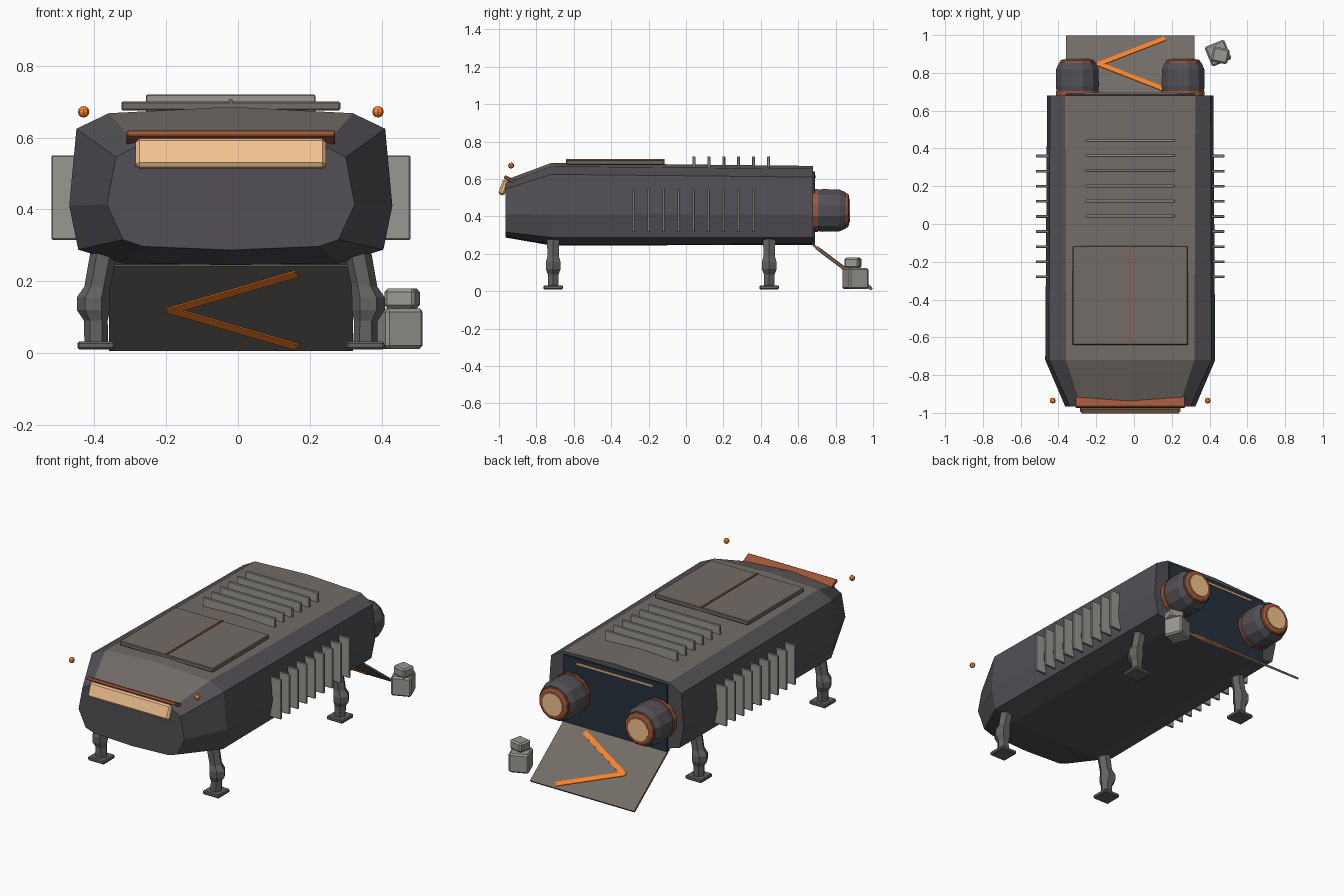
import bpy, bmesh
from math import sin, cos, pi, radians, atan2, hypot
from mathutils import Matrix, Vector

if "Cube" in bpy.data.objects:
    bpy.data.objects.remove(bpy.data.objects["Cube"])

CX = -0.02  # symmetry plane of the vehicle


def mat(name, *rgb):
    m = bpy.data.materials.new(name)
    m.diffuse_color = (*rgb, 1)
    m.use_nodes = True
    m.node_tree.nodes["Principled BSDF"].inputs["Base Color"].default_value = m.diffuse_color
    return m


DARK = mat("dark_hull", 0.085, 0.08, 0.09)
WARM = mat("warm_plate", 0.17, 0.15, 0.135)
GREY = mat("fin_grey", 0.32, 0.31, 0.29)
LEG = mat("leg_grey", 0.13, 0.12, 0.12)
RUST = mat("rust_trim", 0.35, 0.09, 0.04)
ORANGE = mat("orange_paint", 1.0, 0.22, 0.02)
GLOW = mat("warm_glow", 0.9, 0.55, 0.28)
NAVY = mat("navy_panel", 0.02, 0.03, 0.045)


def finish(name, bm, *mats):
    bmesh.ops.recalc_face_normals(bm, faces=bm.faces)
    me = bpy.data.meshes.new(name)
    bm.to_mesh(me)
    bm.free()
    for m in mats:
        me.materials.append(m)
    ob = bpy.data.objects.new(name, me)
    bpy.context.collection.objects.link(ob)
    return ob


def box(name, size, M, m, bevel=0.0):
    if not isinstance(M, Matrix):
        M = Matrix.Translation(M)
    bm = bmesh.new()
    bmesh.ops.create_cube(bm, size=1)
    bmesh.ops.scale(bm, vec=size, verts=bm.verts)
    if bevel:
        bmesh.ops.bevel(bm, geom=bm.edges[:], offset=bevel, segments=1, affect='EDGES')
    bm.transform(M)
    return finish(name, bm, m)


def loft(rings):
    """Skin closed rings of equal length and cap both ends."""
    bm = bmesh.new()
    vs = [[bm.verts.new(p) for p in r] for r in rings]
    n = len(vs[0])
    for a, b in zip(vs, vs[1:]):
        for i in range(n):
            j = (i + 1) % n
            bm.faces.new((a[i], a[j], b[j], b[i]))
    bm.faces.new(vs[0])
    bm.faces.new(vs[-1])
    return bm


# Hull: half sections mirrored into rings, nose to tail
sections = [
    (-0.965, [(0, .287), (.245, .297), (.30, .316), (.345, .414), (.32, .546), (.26, .577), (0, .595)]),
    (-0.72, [(0, .245), (.30, .25), (.425, .288), (.45, .41), (.43, .625), (.34, .668), (0, .686)]),
    (0.68, [(0, .247), (.30, .252), (.415, .288), (.44, .41), (.425, .61), (.345, .655), (0, .67)]),
]
rings = []
for y, half in sections:
    full = half + [(-x, z) for x, z in half[-2:0:-1]]
    rings.append([(CX + x, y, z) for x, z in full])
bm = loft(rings)
bmesh.ops.recalc_face_normals(bm, faces=bm.faces)
for f in bm.faces:
    f.material_index = 1 if f.normal.z > 0.9 else 0
finish("hull", bm, DARK, WARM)

# Roof hatch with centre seam
box("roof_hatch", (.61, .525, .025), (CX, -.378, .688), WARM, .004)
box("hatch_seam", (.01, .525, .012), (CX, -.378, .700), RUST)

# Roof and side cooling fins
for i in range(6):
    box(f"roof_fin_{i}", (.472, .016, .06), (CX, .042 + .08 * i, .69), GREY, .003)
for s in (-1, 1):
    for i in range(9):
        box(f"side_fin_{'LR'[s > 0]}_{i}", (.09, .014, .235),
            (CX + s * .455, -.28 + .08 * i, .433), GREY, .003)

# Nose window, brow and marker lights
box("nose_window", (.53, .035, .085),
    Matrix.Translation((CX, -.975, .555)) @ Matrix.Rotation(radians(-20), 4, 'X'), GLOW, .01)
box("window_brow", (.58, .065, .018),
    Matrix.Translation((CX, -.942, .598)) @ Matrix.Rotation(radians(-28), 4, 'X'), RUST, .003)
for s in (-1, 1):
    bm = bmesh.new()
    bmesh.ops.create_uvsphere(bm, u_segments=8, v_segments=6, radius=.016,
                              matrix=Matrix.Translation((CX + s * .41, -.935, .672)))
    finish(f"marker_light_{'LR'[s > 0]}", bm, ORANGE)

# Rear bay panel and light strip
box("rear_panel", (.68, .02, .395), (CX, .68, .444), NAVY)
box("rear_light_strip", (.5, .008, .012), (CX, .692, .612), GLOW)


# Engines: twelve-sided lathed barrels along y
def lathe(name, x, z, profile, m, n=12):
    rs = [[(x + r * cos(2 * pi * (i + .5) / n), y, z + r * sin(2 * pi * (i + .5) / n))
           for i in range(n)] for y, r in profile]
    finish(name, loft(rs), m)


for s in (-1, 1):
    side, x, z = 'LR'[s > 0], CX + s * .28, .432
    lathe(f"engine_collar_{side}", x, z, [(.67, .118), (.705, .118)], RUST)
    lathe(f"engine_barrel_{side}", x, z,
          [(.69, .112), (.73, .118), (.82, .116), (.855, .10), (.858, .08)], DARK)
    lathe(f"engine_ring_{side}", x, z, [(.845, .096), (.866, .093), (.872, .08), (.872, .06)], RUST)
    lathe(f"engine_glow_{side}", x, z, [(.85, .066), (.876, .066)], GLOW)

# Landing legs: hexagonal struts with thick knee, and foot pads
for s in (-1, 1):
    for part, y in (("front", -.71), ("rear", .445)):
        tag = f"{part}_{'LR'[s > 0]}"
        prof = [(.30, .35, .038), (.185, .372, .036), (.155, .383, .046),
                (.12, .383, .046), (.09, .376, .033), (.03, .375, .033)]
        rs = [[(CX + s * (x + r * cos(pi * i / 3)), y + r * sin(pi * i / 3), z)
               for i in range(6)] for z, x, r in prof]
        finish(f"leg_{tag}", loft(rs), LEG)
        box(f"foot_{tag}", (.105, .105, .022), (CX + s * .375, y, .021), LEG, .005)

# Loading ramp with painted chevron running through the plate
hinge, toe = Vector((.68, .247)), Vector((.995, .010))
d, mid = toe - hinge, (hinge + toe) / 2
ramp = Matrix.Translation((CX, mid.x, mid.y)) @ Matrix.Rotation(atan2(d.y, d.x), 4, 'X')
box("ramp", (.68, d.length, .012), ramp, WARM)
for s in (-1, 1):
    dx, dy = .34, s * .165
    M = ramp @ Matrix.Translation((-.165 + dx / 2, .006 + dy / 2, 0)) @ Matrix.Rotation(atan2(dy, dx), 4, 'Z')
    box(f"ramp_chevron_{'AB'[s > 0]}", (hypot(dx, dy) + .02, .027, .02), M, ORANGE)

# Stacked cargo crates beside the ramp
box("crate_large", (.112, .112, .112),
    Matrix.Translation((.445, .905, .068)) @ Matrix.Rotation(radians(22), 4, 'Z'), GREY, .009)
box("crate_small", (.088, .08, .055),
    Matrix.Translation((.457, .893, .152)) @ Matrix.Rotation(radians(-12), 4, 'Z'), GREY, .009)
